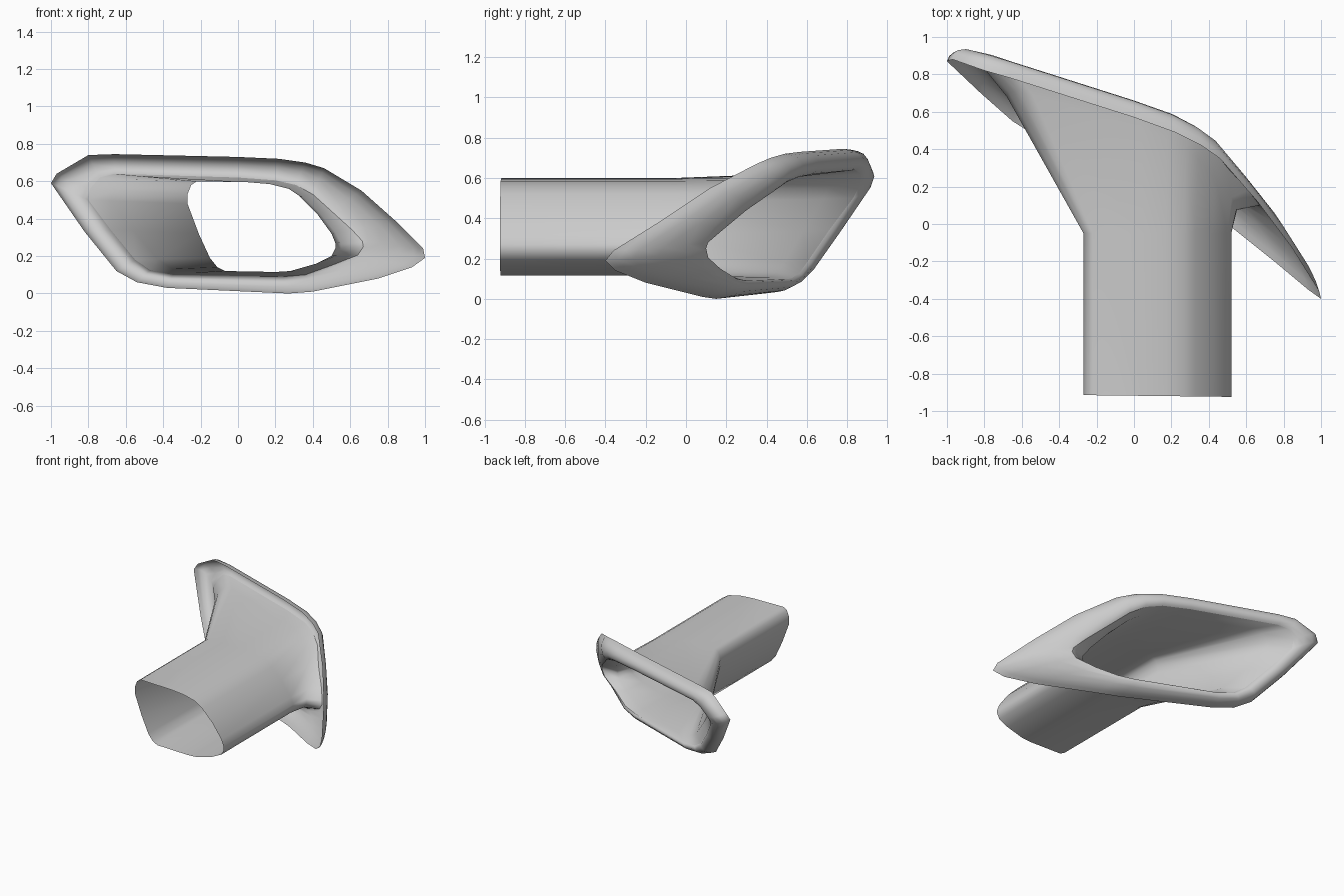
import bpy
import bmesh
from mathutils import Vector

if "Cube" in bpy.data.objects:
    bpy.data.objects.remove(bpy.data.objects["Cube"])

# Free outer edge of the flange (x, y, z), clockwise from the left tip
OUTER = [Vector(p) for p in (
    (-1, .87, .59), (-.97, .88, .64), (-.80, .82, .74), (-.66, .78, .745),
    (0, .57, .73), (.22, .49, .72), (.36, .42, .70), (.46, .35, .67),
    (.66, .12, .55), (.84, -.12, .39), (.99, -.36, .24), (1, -.40, .19),
    (.93, -.35, .14), (.75, -.20, .08), (.40, .08, .01), (.27, .15, 0),
    (-.38, .42, .03), (-.54, .48, .06), (-.65, .55, .12), (-.82, .70, .33))]

# Mouth edge where the flange turns into the duct
MOUTH = [Vector(p) for p in (
    (-.80, .83, .50), (-.79, .86, .56), (-.74, .87, .62), (-.66, .84, .64),
    (0, .63, .62), (.20, .56, .605), (.31, .50, .58), (.40, .43, .53),
    (.50, .30, .44), (.61, .18, .34), (.665, .11, .28), (.67, .10, .25),
    (.64, .11, .205), (.50, .17, .15), (.36, .25, .10), (.24, .30, .09),
    (-.35, .52, .10), (-.47, .56, .125), (-.55, .60, .18), (-.68, .71, .34))]

# Tube cross-section (x, z)
TUBE = [(-.27, .48), (-.27, .53), (-.25, .58), (-.22, .60),
        (.05, .595), (.17, .585), (.27, .56), (.33, .52),
        (.42, .43), (.50, .32), (.52, .27), (.52, .24),
        (.50, .20), (.42, .16), (.28, .12), (.20, .115),
        (-.07, .12), (-.11, .14), (-.15, .19), (-.21, .32)]


def loft(name, rings):
    """Skin a list of closed rings as one smooth sheet."""
    bm = bmesh.new()
    loops = [[bm.verts.new(p) for p in ring] for ring in rings]
    n = len(rings[0])
    for a, b in zip(loops, loops[1:]):
        for i in range(n):
            j = (i + 1) % n
            bm.faces.new((a[i], a[j], b[j], b[i]))
    mesh = bpy.data.meshes.new(name)
    bm.to_mesh(mesh)
    bm.free()
    ob = bpy.data.objects.new(name, mesh)
    bpy.context.collection.objects.link(ob)
    for p in mesh.polygons:
        p.use_smooth = True
    return ob


def flange_ring(t, bulge):
    return [o.lerp(m, t) + Vector((0, bulge, 0)) for o, m in zip(OUTER, MOUTH)]


def throat_point(m, t):
    """Short step inward from the mouth edge towards the tube."""
    step = Vector((t[0] - m.x, 0, t[1] - m.z))
    step *= min(.12, step.length * .8) / step.length
    return m + step - Vector((0, (m.y + .05) * .17, 0))


# Flange: sheet swelling outward between outer edge and mouth
loft("flange", [flange_ring(t, b) for t, b in
                ((0, 0), (.06, .03), (.17, .053), (.4, .063),
                 (.7, .048), (.9, .022), (1, 0))])

# Duct: mouth narrows through the throat to a straight open tube
throat = [throat_point(m, t) for m, t in zip(MOUTH, TUBE)]
neck = [Vector((x, -.05, z)) for x, z in TUBE]
tail = [Vector((x, -.918 - .012 * x, z)) for x, z in TUBE]
loft("duct", [MOUTH, throat, neck, tail])
